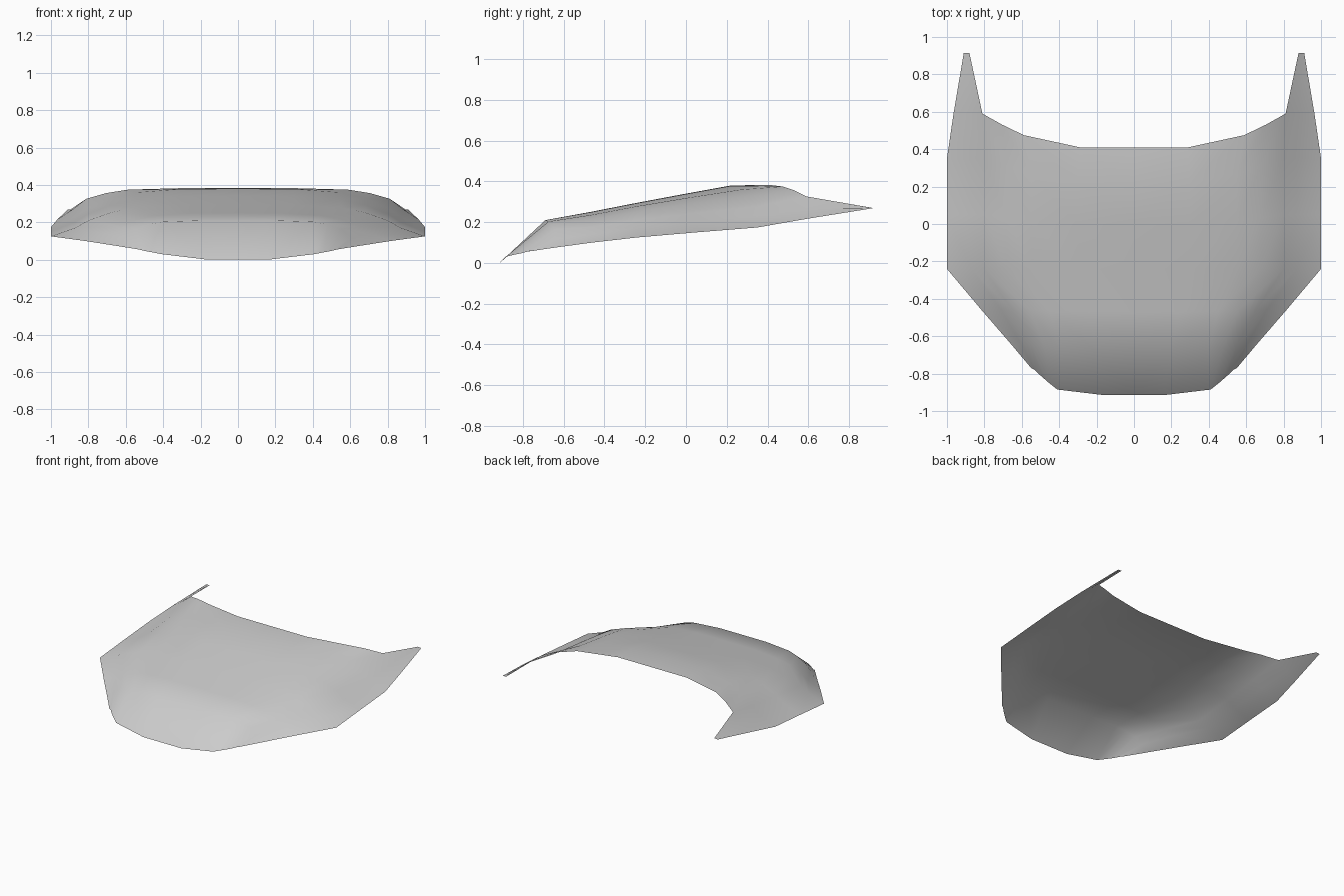
import bpy

default = bpy.data.objects.get("Cube")
if default:
    bpy.data.objects.remove(default, do_unlink=True)

grey = bpy.data.materials.new("panel_grey")
grey.use_nodes = True
colour = (0.6, 0.6, 0.6, 1)
grey.diffuse_color = colour
grey.node_tree.nodes["Principled BSDF"].inputs["Base Color"].default_value = colour

# Half profiles as (share of width, share of drop from crown to edge):
# flared body sections, crisper nose fold and rear edge
body = [(0, 0), (.3, .01), (.55, .1), (.68, .25), (.8, .5), (.87, .73), (1, 1)]
crisp = [(0, 0), (.3, 0), (.61, .05), (.73, .16), (.84, .34), (.92, .7), (1, 1)]
# Share of the backward sweep reached at each column
sweeps = [0, 0, .36, .67, 1, 1, 1]

# Stations from nose fold to rear edge: centre (y, z), outer edge (x, y, z), profile
stations = [((-.69, .21), (.655, -.645, .075), crisp),
            ((-.47, .25), (.815, -.46, .1), body),
            ((-.24, .295), (1, -.24, .125), body),
            ((0, .34), (1, .05, .15), body),
            ((.22, .38), (1, .35, .174), body),
            ((.41, .383), (.965, .59, .216), crisp)]


def cross_section(centre, edge, profile):
    """Half of one crowned cross-section, from the centre line outwards."""
    yc, zc = centre
    xe, ye, ze = edge
    return [(xe * w, yc + (ye - yc) * s, zc + (ze - zc) * d)
            for (w, d), s in zip(profile, sweeps)]


# Front lip outline, then the crowned sections
front_lip = [(0, -.915, 0), (.16, -.915, 0), (.41, -.885, .03), (.46, -.845, .04),
             (.5, -.81, .047), (.53, -.78, .055), (.55, -.77, .06)]
rows = [front_lip] + [cross_section(*station) for station in stations]
count = len(sweeps)
verts = [p for row in rows for p in row]
faces = [(r * count + c, r * count + c + 1, (r + 1) * count + c + 1, (r + 1) * count + c)
         for r in range(len(rows) - 1) for c in range(count - 1)]

# Rear corner tongue, narrowing to a blunt tip
tip = len(verts)
rear = (len(rows) - 1) * count
verts += [(.88, .915, .27), (.895, .915, .269), (.91, .915, .268)]
for k in range(2):
    a = rear + count - 3 + k
    faces.append((a, a + 1, tip + k + 1, tip + k))

mesh = bpy.data.meshes.new("hood_panel")
mesh.from_pydata(verts, [], faces)
mesh.materials.append(grey)
for face in mesh.polygons:
    face.use_smooth = True
mesh.update()

hood = bpy.data.objects.new("hood_panel", mesh)
bpy.context.collection.objects.link(hood)
mirror = hood.modifiers.new("mirror_halves", 'MIRROR')
mirror.use_clip = True
mirror.merge_threshold = 0.001
